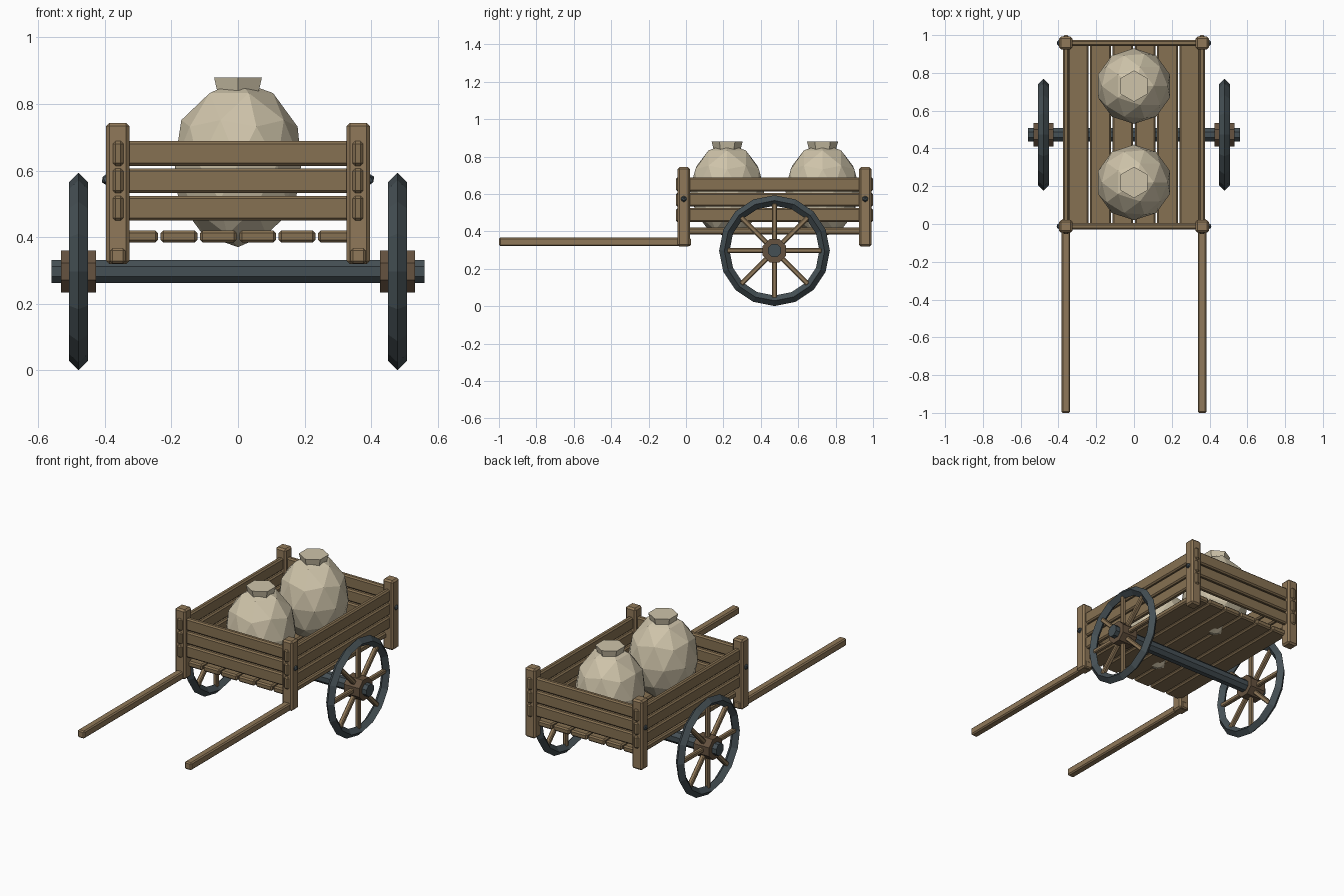
import bpy, bmesh
from math import pi, cos, sin
from mathutils import Matrix, Vector

if "Cube" in bpy.data.objects:
    bpy.data.objects.remove(bpy.data.objects["Cube"])


def material(name, rgb):
    m = bpy.data.materials.new(name)
    m.diffuse_color = (*rgb, 1)
    m.use_nodes = True
    m.node_tree.nodes["Principled BSDF"].inputs["Base Color"].default_value = m.diffuse_color
    return m


WOOD = material("wood", (0.28, 0.19, 0.10))
PLANK = material("plank_wood", (0.24, 0.165, 0.085))
HUB = material("hub_wood", (0.13, 0.085, 0.05))
IRON = material("iron", (0.06, 0.08, 0.09))
CLOTH = material("sackcloth", (0.62, 0.55, 0.40))

MID = 0.473      # y of the axle and the middle of the bed
AXLE_Z = 0.297


def finish(name, bm, mat):
    bmesh.ops.recalc_face_normals(bm, faces=bm.faces)
    me = bpy.data.meshes.new(name)
    bm.to_mesh(me)
    bm.free()
    me.materials.append(mat)
    ob = bpy.data.objects.new(name, me)
    bpy.context.collection.objects.link(ob)
    return ob


def box(name, centre, size, mat, bevel=0.008):
    bm = bmesh.new()
    bmesh.ops.create_cube(bm, size=1, matrix=Matrix.Translation(centre) @ Matrix.Diagonal((*size, 1)))
    if bevel:
        bmesh.ops.bevel(bm, geom=bm.edges[:], offset=bevel, segments=1, affect='EDGES')
    return finish(name, bm, mat)


def rod_x(name, x0, x1, y, z, radius, sides, mat, turn=0.0):
    bm = bmesh.new()
    place = (Matrix.Translation(((x0 + x1) / 2, y, z)) @ Matrix.Rotation(pi / 2, 4, 'Y')
             @ Matrix.Rotation(turn, 4, 'Z'))
    bmesh.ops.create_cone(bm, cap_ends=True, segments=sides, radius1=radius, radius2=radius,
                          depth=abs(x1 - x0), matrix=place)
    return finish(name, bm, mat)


def rim(name, x, major, minor, segments, sides, mat):
    bm = bmesh.new()
    rings = []
    for i in range(segments):
        a = 2 * pi * i / segments
        ring = []
        for j in range(sides):
            b = 2 * pi * j / sides
            r = major + minor * cos(b)
            ring.append(bm.verts.new((x + minor * sin(b), MID + r * cos(a), AXLE_Z + r * sin(a))))
        rings.append(ring)
    for i in range(segments):
        p, q = rings[i], rings[(i + 1) % segments]
        for j in range(sides):
            k = (j + 1) % sides
            bm.faces.new((p[j], q[j], q[k], p[k]))
    return finish(name, bm, mat)


# bed floor
for i in range(6):
    box("floor_plank", ((i - 2.5) * 0.118, MID, 0.402), (0.11, 0.96, 0.036), PLANK)

# side and end rails
for z in (0.487, 0.569, 0.651):
    for s in (-1, 1):
        box("side_rail", (s * 0.36, MID, z), (0.032, 1.054, 0.074), PLANK)
        box("end_rail", (0, MID + s * 0.485, z), (0.70, 0.032, 0.074), PLANK)

# corner posts with bolts
for sx in (-1, 1):
    for sy in (-1, 1):
        y = MID + sy * 0.485
        box("corner_post", (sx * 0.361, y, 0.531), (0.07, 0.067, 0.424), WOOD, 0.01)
        bm = bmesh.new()
        bmesh.ops.create_icosphere(bm, subdivisions=1, radius=0.018,
                                   matrix=Matrix.Translation((sx * 0.393, y, 0.573)))
        finish("bolt", bm, IRON)

# pull handles
for s in (-1, 1):
    box("handle", (s * 0.361, -0.487, 0.344), (0.046, 1.026, 0.046), WOOD, 0.007)

# axle
rod_x("axle", -0.56, 0.56, MID, AXLE_Z, 0.038, 8, IRON, pi / 8)

# wheels
for s in (-1, 1):
    x = s * 0.479
    rim("wheel_rim", x, 0.268, 0.028, 16, 4, IRON)
    rod_x("wheel_hub", x - 0.052, x + 0.052, MID, AXLE_Z, 0.068, 8, HUB, pi / 8)
    for i in range(8):
        spoke = box("spoke", (0, 0, 0.15), (0.026, 0.026, 0.21), WOOD, 0.005)
        spoke.matrix_world = (Matrix.Translation((x, MID, AXLE_Z))
                              @ Matrix.Rotation(i * pi / 4, 4, 'X'))

# sacks with tied necks
for y in (0.22, 0.73):
    bm = bmesh.new()
    bmesh.ops.create_icosphere(bm, subdivisions=2, radius=1,
                               matrix=Matrix.Translation((0, y, 0.62)) @ Matrix.Diagonal((0.2, 0.2, 0.25, 1)))
    finish("sack", bm, CLOTH)
    bm = bmesh.new()
    bmesh.ops.create_cone(bm, cap_ends=True, segments=6, radius1=0.07, radius2=0.083, depth=0.05,
                          matrix=Matrix.Translation((0, y, 0.855)))
    # point a corner of the hexagon along y, as seen from above
    top = max(bm.verts, key=lambda v: v.co.z * 10 + v.co.y)
    if abs(top.co.x) > 0.01:
        bmesh.ops.rotate(bm, verts=bm.verts, cent=Vector((0, y, 0)), matrix=Matrix.Rotation(pi / 6, 3, 'Z'))
    finish("sack_neck", bm, CLOTH)
